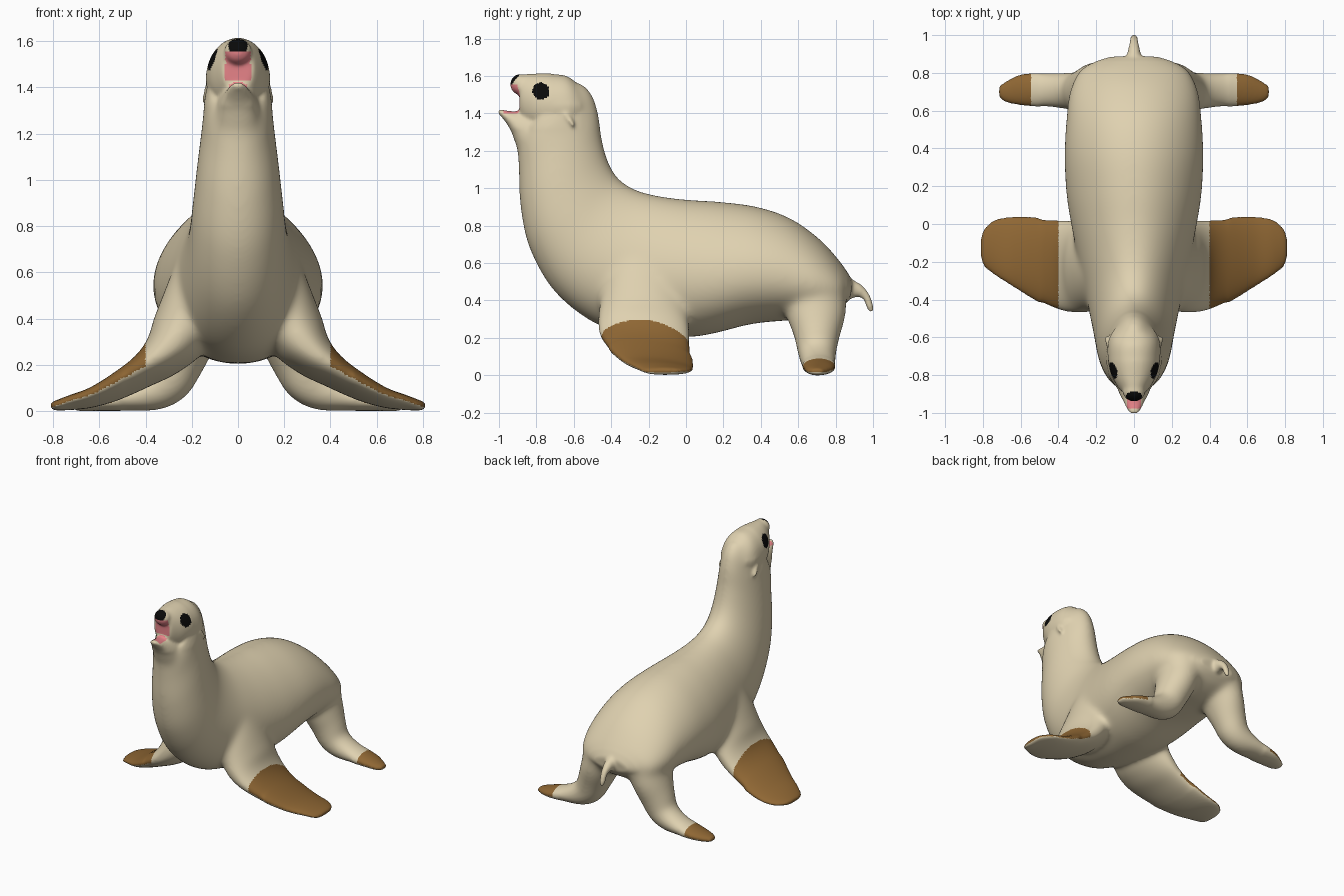
import bpy, bmesh, math
from mathutils import Vector, Matrix

cube = bpy.data.objects.get("Cube")
if cube:
    bpy.data.objects.remove(cube)

STEPS, SIDES = 6, 40


def make_material(name, colour):
    mat = bpy.data.materials.new(name)
    mat.use_nodes = True
    mat.diffuse_color = (*colour, 1)
    bsdf = next(n for n in mat.node_tree.nodes if n.type == 'BSDF_PRINCIPLED')
    bsdf.inputs["Base Color"].default_value = (*colour, 1)
    bsdf.inputs["Roughness"].default_value = 0.7
    return mat


def resample(rows):
    """Smooth curve through rows of numbers."""
    rows = [Vector(r) for r in rows]
    result = []
    for i in range(len(rows) - 1):
        p0, p1 = rows[max(i - 1, 0)], rows[i]
        p2, p3 = rows[i + 1], rows[min(i + 2, len(rows) - 1)]
        for s in range(STEPS):
            t = s / STEPS
            result.append(p1 + (p2 - p0) * (t / 2)
                          + (2 * p0 - 5 * p1 + 4 * p2 - p3) * (t * t / 2)
                          + (3 * p1 - p0 - 3 * p2 + p3) * (t ** 3 / 2))
    return result + [rows[-1]]


def loft(bm, rings, pear=0.0):
    """Closed skin over elliptical rings given as centre, side axis, up axis."""
    loops = []
    for centre, u, v in rings:
        loop = []
        for k in range(SIDES):
            a = math.tau * k / SIDES
            wide = math.cos(a) * (1 - pear * math.sin(a))
            loop.append(bm.verts.new(centre + u * wide + v * math.sin(a)))
        loops.append(loop)
    for a, b in zip(loops, loops[1:]):
        for k in range(SIDES):
            n = (k + 1) % SIDES
            bm.faces.new((a[k], a[n], b[n], b[k]))
    bm.faces.new(loops[0][::-1])
    bm.faces.new(loops[-1])


def trunk(bm, rows, pear=0.0):
    """Rows: low point y, z; high point y, z; half width."""
    rings = []
    for yb, zb, yt, zt, w in resample(rows):
        low, high = Vector((0, yb, zb)), Vector((0, yt, zt))
        rings.append(((low + high) / 2, Vector((w, 0, 0)), (high - low) / 2))
    loft(bm, rings, pear)


def limb(bm, rows, side):
    """Rows: x, z, y centre, half length in y, front lift, half thickness."""
    rows = resample(rows)
    rings = []
    for i, (x, z, y, ry, lift, thick) in enumerate(rows):
        a, b = rows[max(i - 1, 0)], rows[min(i + 1, len(rows) - 1)]
        normal = Vector((a[1] - b[1], 0, b[0] - a[0])).normalized()
        normal.x *= side
        rings.append((Vector((x * side, y, z)), Vector((0, -ry, lift)), normal * thick))
    loft(bm, rings)


bm = bmesh.new()

# Rump, belly, chest and neck
trunk(bm, [
    (.88, .42, .89, .51, .13), (.82, .36, .835, .60, .27), (.70, .31, .72, .73, .335),
    (.55, .30, .56, .845, .355), (.35, .28, .38, .908, .365), (.15, .23, .18, .935, .355),
    (0, .21, 0, .947, .33), (-.25, .22, -.15, .967, .29), (-.48, .28, -.27, 1.0, .25),
    (-.70, .45, -.36, 1.06, .215), (-.835, .68, -.415, 1.15, .195),
    (-.885, .90, -.45, 1.28, .175), (-.895, 1.10, -.465, 1.40, .155),
    (-.90, 1.22, -.50, 1.51, .143), (-.88, 1.30, -.56, 1.575, .125),
], pear=0.15)

# Head
trunk(bm, [
    (-.55, 1.36, -.55, 1.51, .10), (-.62, 1.28, -.62, 1.605, .136),
    (-.72, 1.28, -.72, 1.62, .138), (-.80, 1.30, -.80, 1.62, .12),
    (-.86, 1.34, -.86, 1.617, .088), (-.89, 1.38, -.89, 1.61, .066),
])

# Muzzle tip
bmesh.ops.create_uvsphere(bm, u_segments=24, v_segments=16, radius=1,
                          matrix=Matrix.Translation((0, -.888, 1.562))
                          @ Matrix.Diagonal((.06, .052, .056, 1)))

# Lower jaw
trunk(bm, [
    (-.82, 1.08, -.82, 1.43, .11), (-.895, 1.20, -.895, 1.42, .08),
    (-.94, 1.32, -.94, 1.42, .056), (-.98, 1.38, -.98, 1.426, .038),
    (-1.004, 1.405, -1.004, 1.432, .02),
])

# Tail
trunk(bm, [
    (.79, .42, .82, .58, .09), (.87, .415, .89, .52, .045),
    (.92, .425, .94, .49, .03), (.95, .41, .98, .44, .024),
    (.965, .37, 1.0, .385, .02), (.98, .342, 1.003, .348, .012),
])

for side in (1, -1):
    # Front flipper
    limb(bm, [
        (.13, .70, -.23, .15, 0, .11), (.20, .50, -.23, .21, 0, .12),
        (.25, .345, -.23, .24, 0, .13), (.32, .25, -.225, .25, .015, .10),
        (.41, .18, -.215, .243, .025, .07), (.52, .115, -.185, .222, .025, .054),
        (.63, .066, -.15, .19, .018, .04), (.73, .042, -.125, .152, .01, .03),
        (.79, .03, -.125, .105, 0, .021), (.81, .028, -.125, .06, 0, .015),
    ], side)
    # Hind flipper
    limb(bm, [
        (.16, .47, .69, .17, 0, .15), (.215, .33, .695, .16, 0, .128),
        (.26, .22, .70, .125, 0, .115), (.30, .14, .70, .107, 0, .105),
        (.37, .092, .705, .097, 0, .088), (.48, .062, .71, .092, 0, .056),
        (.60, .043, .71, .082, 0, .036), (.68, .03, .70, .055, 0, .024),
        (.715, .028, .70, .03, 0, .014),
    ], side)
    # Ear
    root, tip = Vector((.118 * side, -.65, 1.405)), Vector((.146 * side, -.597, 1.338))
    across = Vector((0, .6, .6))
    loft(bm, [(root.lerp(tip, t), across * r, Vector((r, 0, 0)))
              for t, r in ((0, .026), (.5, .021), (1, .01))])

bmesh.ops.recalc_face_normals(bm, faces=bm.faces)
mesh = bpy.data.meshes.new("sea_lion_body")
bm.to_mesh(mesh)
bm.free()
body = bpy.data.objects.new("sea_lion_body", mesh)
bpy.context.scene.collection.objects.link(body)

# Fuse the parts into one skin
fuse = body.modifiers.new("fuse", 'REMESH')
fuse.mode = 'VOXEL'
fuse.voxel_size = 0.009
bpy.context.view_layer.update()
graph = bpy.context.evaluated_depsgraph_get()
skin = bpy.data.meshes.new_from_object(body.evaluated_get(graph))
body.modifiers.clear()
body.data = skin
bpy.data.meshes.remove(mesh)
skin.name = "sea_lion_skin"


def is_broad(p):
    """Areas without fine detail: trunk, limb roots, throat, nape and crown."""
    if p.z > 1.32:
        return p.y > -.56 or (p.z > 1.46 and p.y > -.72)
    return p.y < .86 and abs(p.x) < .5


# Soften the joints strongly and the fine details lightly
bm = bmesh.new()
bm.from_mesh(skin)
broad = [v for v in bm.verts if is_broad(v.co)]
for verts, rounds in ((broad, 45), (bm.verts[:], 5)):
    for _ in range(rounds):
        bmesh.ops.smooth_vert(bm, verts=verts, factor=0.5, use_axis_x=True,
                              use_axis_y=True, use_axis_z=True)
floor = min(v.co.z for v in bm.verts)
bmesh.ops.translate(bm, verts=bm.verts[:], vec=(0, 0, -floor))
bm.to_mesh(skin)
bm.free()

# Colours
skin.materials.clear()
for name, colour in (("cream_fur", (.74, .64, .435)), ("brown_flipper", (.275, .135, .034)),
                     ("black", (.003, .003, .003)), ("pink_mouth", (.8, .23, .25))):
    skin.materials.append(make_material(name, colour))
CREAM, BROWN, BLACK, PINK = range(4)
NOSE = Vector((0, -.93, 1.592))


def colour_of(p, n):
    x = abs(p.x)
    if p.z < .5:
        edge = .4 if p.y < .3 else .545
        return BROWN if x > edge and n.z > -.35 else CREAM
    if p.z > 1.553 and (p - NOSE).length < .048:
        return BLACK
    if x > .06 and math.hypot(p.y + .775, p.z - 1.52) < .045:
        return BLACK
    if x < .054 and -.978 < p.y < -.865 and 1.4 < p.z < 1.555:
        if (n.y < -.3 and p.z > 1.43) or (n.z > .4 and x < .04):
            return PINK
    return CREAM


for face in skin.polygons:
    face.material_index = colour_of(face.center, face.normal)
skin.shade_smooth()
